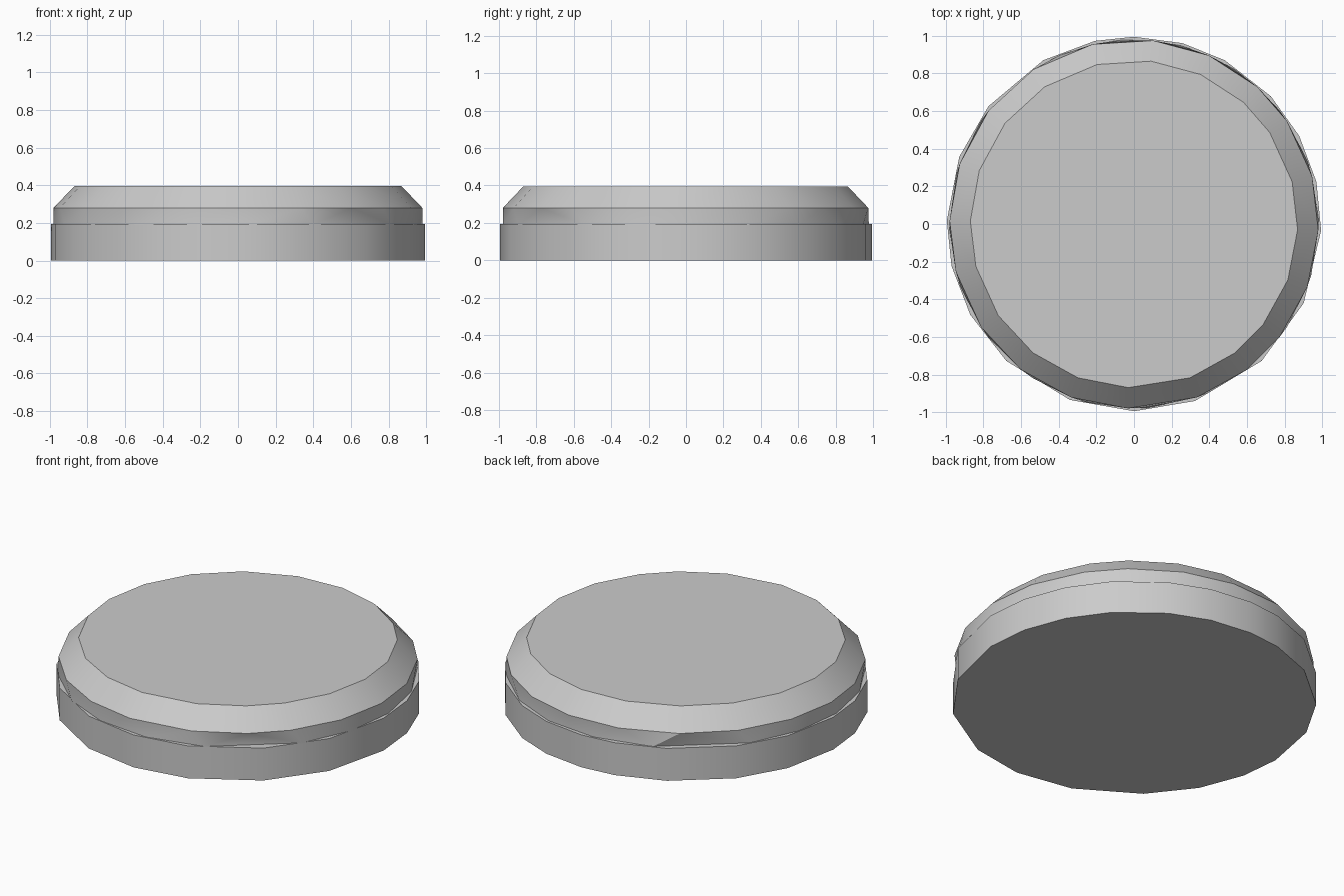
import bpy, bmesh
from math import radians, sin, cos

cube = bpy.data.objects.get("Cube")
if cube:
    bpy.data.objects.remove(cube, do_unlink=True)

grey = bpy.data.materials.new("light grey")
grey.use_nodes = True
colour = (0.6, 0.6, 0.6, 1)
grey.diffuse_color = colour
grey.node_tree.nodes["Principled BSDF"].inputs["Base Color"].default_value = colour


def faceted_disc(name, rings):
    """Wrap irregular polygon rings (angles, radius, height) in one convex skin."""
    bm = bmesh.new()
    for angles, radius, z in rings:
        for a in angles:
            bm.verts.new((radius * cos(radians(a)), radius * sin(radians(a)), z))
    bmesh.ops.convex_hull(bm, input=bm.verts[:])
    bmesh.ops.dissolve_limit(bm, angle_limit=radians(0.5),
                             verts=bm.verts[:], edges=bm.edges[:])
    bmesh.ops.recalc_face_normals(bm, faces=bm.faces[:])
    mesh = bpy.data.meshes.new(name)
    bm.to_mesh(mesh)
    bm.free()
    mesh.materials.append(grey)
    obj = bpy.data.objects.new(name, mesh)
    bpy.context.collection.objects.link(obj)
    bpy.ops.object.select_all(action='DESELECT')
    obj.select_set(True)
    bpy.context.view_layer.objects.active = obj
    bpy.ops.object.shade_smooth_by_angle(angle=radians(30))


# Hand-cut, slightly uneven outlines
base_outline = [90, 75, 61, 43, 28, 13, -2, -25, -47, -71,
                -90, -110, -133, -151, -167, 179, 159, 141, 119, 102]
top_outline = [103, 84, 66, 48, 34, 15, -2, -20, -38, -52,
               -70, -92, -110, -128, -146, -165, 179, 161, 142, 123]
half_foot = [-66, -34, -16, 2, 20, 38, 57, 75, 94]
foot_outline = half_foot + [a + 180 for a in half_foot]

# Lower slab
faceted_disc("lower_slab", [(base_outline, 0.995, 0), (base_outline, 0.995, 0.195)])

# Upper slab: foot, shoulder and chamfered top
faceted_disc("upper_slab", [(foot_outline, 0.98, 0.19),
                            (top_outline, 0.98, 0.28),
                            (top_outline, 0.87, 0.395)])
